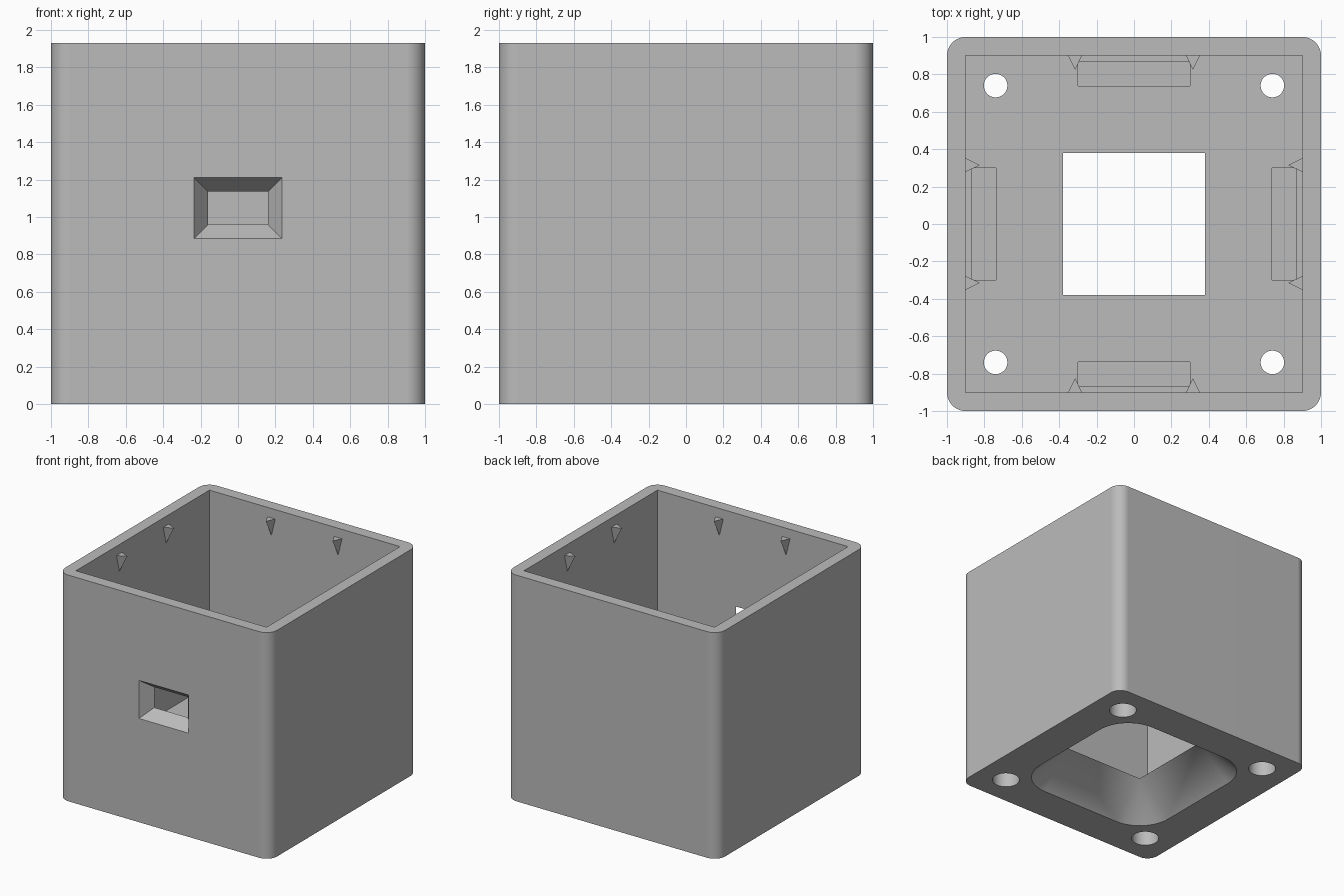
import bpy
import bmesh
from math import sin, cos, pi, radians
from mathutils import Matrix

if "Cube" in bpy.data.objects:
    bpy.data.objects.remove(bpy.data.objects["Cube"])

HEIGHT, FLOOR = 1.93, 0.27
INNER, HOLE, SCREW = 0.9, 0.38, 0.74

grey = bpy.data.materials.new("plain_grey")
grey.use_nodes = True
colour = (0.5, 0.5, 0.5, 1)
grey.diffuse_color = colour
grey.node_tree.nodes["Principled BSDF"].inputs["Base Color"].default_value = colour


def hull(name, points):
    """Convex solid around the given points."""
    bm = bmesh.new()
    for p in points:
        bm.verts.new(p)
    bmesh.ops.convex_hull(bm, input=bm.verts[:])
    bmesh.ops.delete(bm, geom=[v for v in bm.verts if not v.link_faces], context='VERTS')
    bmesh.ops.dissolve_limit(bm, angle_limit=radians(0.5), verts=bm.verts[:], edges=bm.edges[:])
    bmesh.ops.recalc_face_normals(bm, faces=bm.faces[:])
    mesh = bpy.data.meshes.new(name)
    bm.to_mesh(mesh)
    bm.free()
    mesh.materials.append(grey)
    obj = bpy.data.objects.new(name, mesh)
    bpy.context.collection.objects.link(obj)
    return obj


def box(name, x0, x1, y0, y1, z0, z1):
    return hull(name, [(x, y, z) for x in (x0, x1) for y in (y0, y1) for z in (z0, z1)])


def rounded_loop(core, radius, z, steps=12):
    """Square of half-size core, grown outwards by radius with round corners."""
    pts = []
    for q, (sx, sy) in enumerate([(1, 1), (-1, 1), (-1, -1), (1, -1)]):
        for i in range(steps + 1):
            a = (q + i / steps) * pi / 2
            pts.append((sx * core + radius * cos(a), sy * core + radius * sin(a), z))
    return pts


def cylinder(name, x, y, radius, z0, z1, sides=40):
    ring = [(x + radius * cos(2 * pi * i / sides), y + radius * sin(2 * pi * i / sides))
            for i in range(sides)]
    return hull(name, [(a, b, z) for a, b in ring for z in (z0, z1)])


def window_loop(y):
    """Rectangle of the sloped front window at depth y."""
    g = 0.75 * (-y - INNER)
    return [(x, y, z) for x in (-0.16 - g, 0.16 + g) for z in (0.96 - g, 1.135 + g)]


# Outer shell
housing = hull("housing", rounded_loop(0.9, 0.1, 0) + rounded_loop(0.9, 0.1, HEIGHT))

# Cavity, flared floor opening and front window
cutters = [
    box("cavity_cutter", -INNER, INNER, -INNER, INNER, FLOOR, HEIGHT + 0.1),
    box("floor_hole_cutter", -HOLE, HOLE, -HOLE, HOLE, 0.1, 0.4),
    hull("flare_cutter", rounded_loop(HOLE, 0.3 * (FLOOR + 0.05) / FLOOR, -0.05)
         + [(x, y, FLOOR) for x in (-HOLE, HOLE) for y in (-HOLE, HOLE)]),
    hull("window_cutter", window_loop(-1.02) + window_loop(-0.88)),
]

# Screw holes with wide recesses underneath
for x in (-SCREW, SCREW):
    for y in (-SCREW, SCREW):
        cutters.append(cylinder("screw_cutter", x, y, 0.063, 0.05, 0.4))
        cutters.append(cylinder("recess_cutter", x, y, 0.11, -0.1, 0.13))

# Slots in the floor and small lid supports on each wall
for side in range(4):
    turn = Matrix.Rotation(side * pi / 2, 4, 'Z')
    slot = box("slot_cutter", -0.3, 0.3, 0.738, 0.865, 0.14, 0.4)
    slot.data.transform(turn)
    cutters.append(slot)
    for x in (-0.315, 0.315):
        support = hull("lid_support", [(x - 0.037, INNER, 1.85), (x + 0.037, INNER, 1.85),
                                       (x, 0.825, 1.85), (x, INNER, 1.7)])
        support.data.transform(turn)

# Carve the housing, then drop the cutters
for cutter in cutters:
    cutter.hide_render = True
    mod = housing.modifiers.new("cut", 'BOOLEAN')
    mod.operation = 'DIFFERENCE'
    mod.solver = 'EXACT'
    mod.object = cutter
bpy.context.view_layer.update()
graph = bpy.context.evaluated_depsgraph_get()
carved = bpy.data.meshes.new_from_object(housing.evaluated_get(graph))
housing.modifiers.clear()
housing.data = carved
carved.materials.clear()
carved.materials.append(grey)
for cutter in cutters:
    bpy.data.objects.remove(cutter)

# Smooth round corners, crisp edges
bpy.ops.object.select_all(action='DESELECT')
housing.select_set(True)
bpy.context.view_layer.objects.active = housing
bpy.ops.object.shade_smooth_by_angle(angle=radians(25))
weighted = housing.modifiers.new("even_shading", 'WEIGHTED_NORMAL')
weighted.keep_sharp = True
